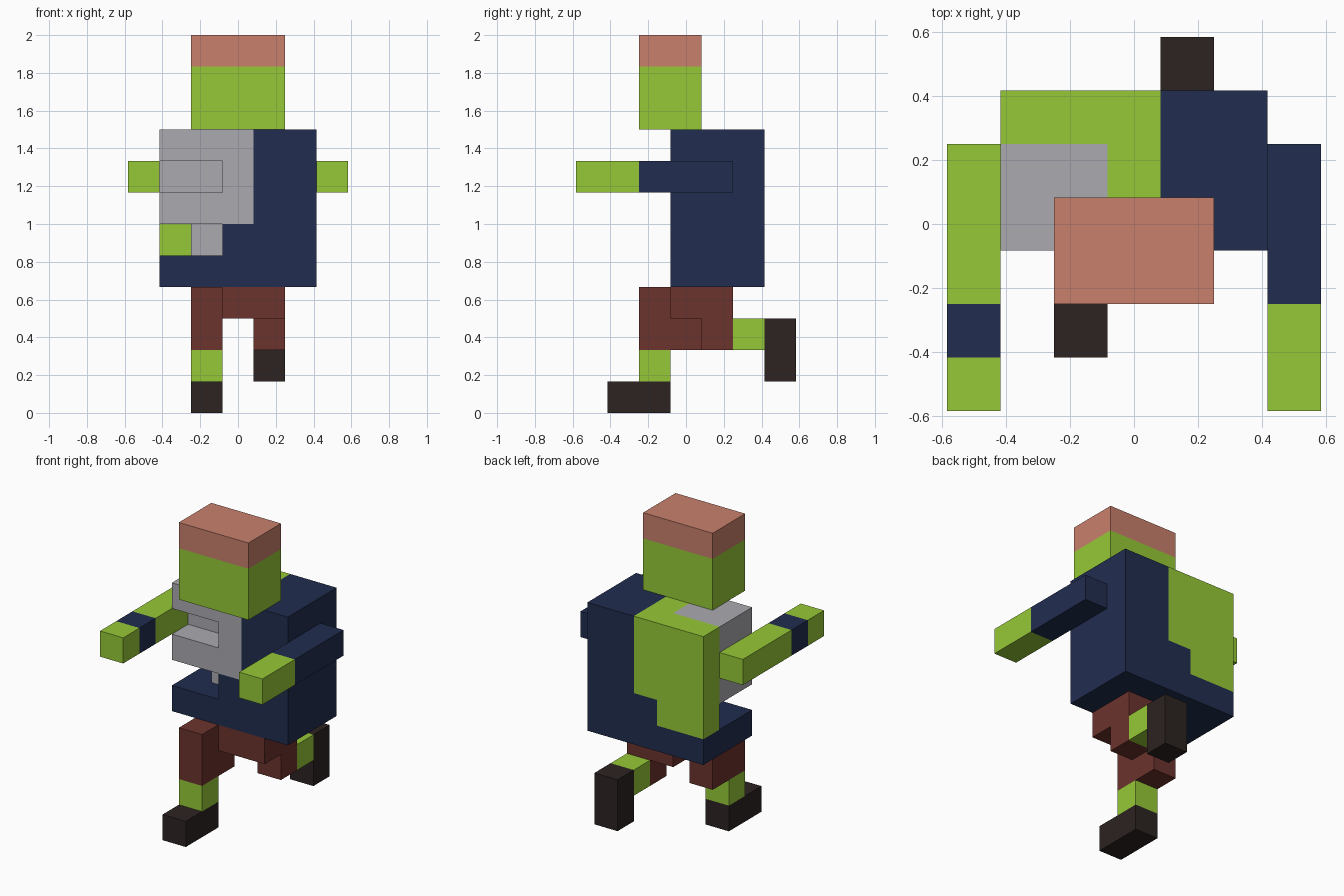
import bpy, bmesh
from mathutils import Vector
from itertools import product

if "Cube" in bpy.data.objects:
    bpy.data.objects.remove(bpy.data.objects["Cube"])

U = 1 / 6                      # edge of one block
ORIGIN = Vector((-3.5, -3.5, 0))


def material(name, rgb):
    def linear(c):
        c /= 255
        return c / 12.92 if c <= 0.04045 else ((c + 0.055) / 1.055) ** 2.4
    m = bpy.data.materials.new(name)
    m.diffuse_color = (*[linear(c) for c in rgb], 1)
    m.use_nodes = True
    m.node_tree.nodes["Principled BSDF"].inputs["Base Color"].default_value = m.diffuse_color
    return m


GREEN = material("green skin", (150, 201, 55))
PINK = material("pink scalp", (201, 128, 108))
GREY = material("grey bone", (171, 170, 176))
NAVY = material("navy cloth", (33, 45, 80))
BROWN = material("brown cloth", (108, 51, 45))
BLACK = material("black leather", (44, 35, 34))

# Each part: name, colour, boxes given as (low corner, high corner) in blocks
PARTS = [
    # head
    ("head", GREEN, [((2, 2, 9), (5, 4, 11))]),
    ("scalp", PINK, [((2, 2, 11), (5, 4, 12))]),
    # torso: torn jacket, bare back, exposed ribs with a gap between them
    ("jacket", NAVY, [((1, 3, 4), (6, 6, 5)), ((3, 3, 5), (4, 6, 6)),
                      ((4, 3, 5), (6, 6, 9))]),
    ("bare_back", GREEN, [((1, 5, 5), (3, 6, 9)), ((3, 4, 6), (4, 6, 9))]),
    ("ribs", GREY, [((1, 3, 6), (3, 5, 7)), ((1, 4, 7), (3, 5, 8)),
                    ((1, 3, 8), (3, 5, 9)), ((3, 3, 6), (4, 4, 9)),
                    ((2, 4, 5), (3, 5, 6))]),
    # arms reaching forward
    ("left_arm", GREEN, [((0, 2, 7), (1, 5, 8))]),
    ("left_cuff", NAVY, [((0, 1, 7), (1, 2, 8))]),
    ("left_hand", GREEN, [((0, 0, 7), (1, 1, 8))]),
    ("right_sleeve", NAVY, [((6, 2, 7), (7, 5, 8))]),
    ("right_forearm", GREEN, [((6, 0, 7), (7, 2, 8))]),
    # legs in mid stride
    ("left_trouser_leg", BROWN, [((2, 2, 2), (3, 4, 4))]),
    ("right_trouser_leg", BROWN, [((3, 3, 3), (5, 5, 4)), ((4, 4, 2), (5, 5, 3))]),
    ("left_ankle", GREEN, [((2, 2, 1), (3, 3, 2))]),
    ("right_ankle", GREEN, [((4, 5, 2), (5, 6, 3))]),
    ("left_shoe", BLACK, [((2, 1, 0), (3, 3, 1))]),
    ("right_shoe", BLACK, [((4, 6, 1), (5, 7, 3))]),
]


def cells(boxes):
    return {c for lo, hi in boxes
            for c in product(*[range(a, b) for a, b in zip(lo, hi)])}


FILLED = set().union(*[cells(boxes) for _, _, boxes in PARTS])


def build(name, mat, boxes):
    """Skin the blocks of a part, leaving out faces hidden by other blocks."""
    bm = bmesh.new()
    for cell in cells(boxes):
        for axis, side in product(range(3), (0, 1)):
            near = list(cell)
            near[axis] += 2 * side - 1
            if tuple(near) in FILLED:
                continue
            b, c = (axis + 1) % 3, (axis + 2) % 3
            corners = []
            for s, t in ((0, 0), (1, 0), (1, 1), (0, 1)):
                p = Vector(cell)
                p[axis] += side
                p[b] += s
                p[c] += t
                corners.append(bm.verts.new((p + ORIGIN) * U))
            bm.faces.new(corners if side else corners[::-1])
    bmesh.ops.remove_doubles(bm, verts=bm.verts, dist=1e-4)
    # merge the block faces into clean flat panels
    bmesh.ops.dissolve_limit(bm, angle_limit=0.01, verts=bm.verts, edges=bm.edges)
    mesh = bpy.data.meshes.new(name)
    bm.to_mesh(mesh)
    bm.free()
    mesh.materials.append(mat)
    bpy.context.collection.objects.link(bpy.data.objects.new(name, mesh))


for part in PARTS:
    build(*part)
